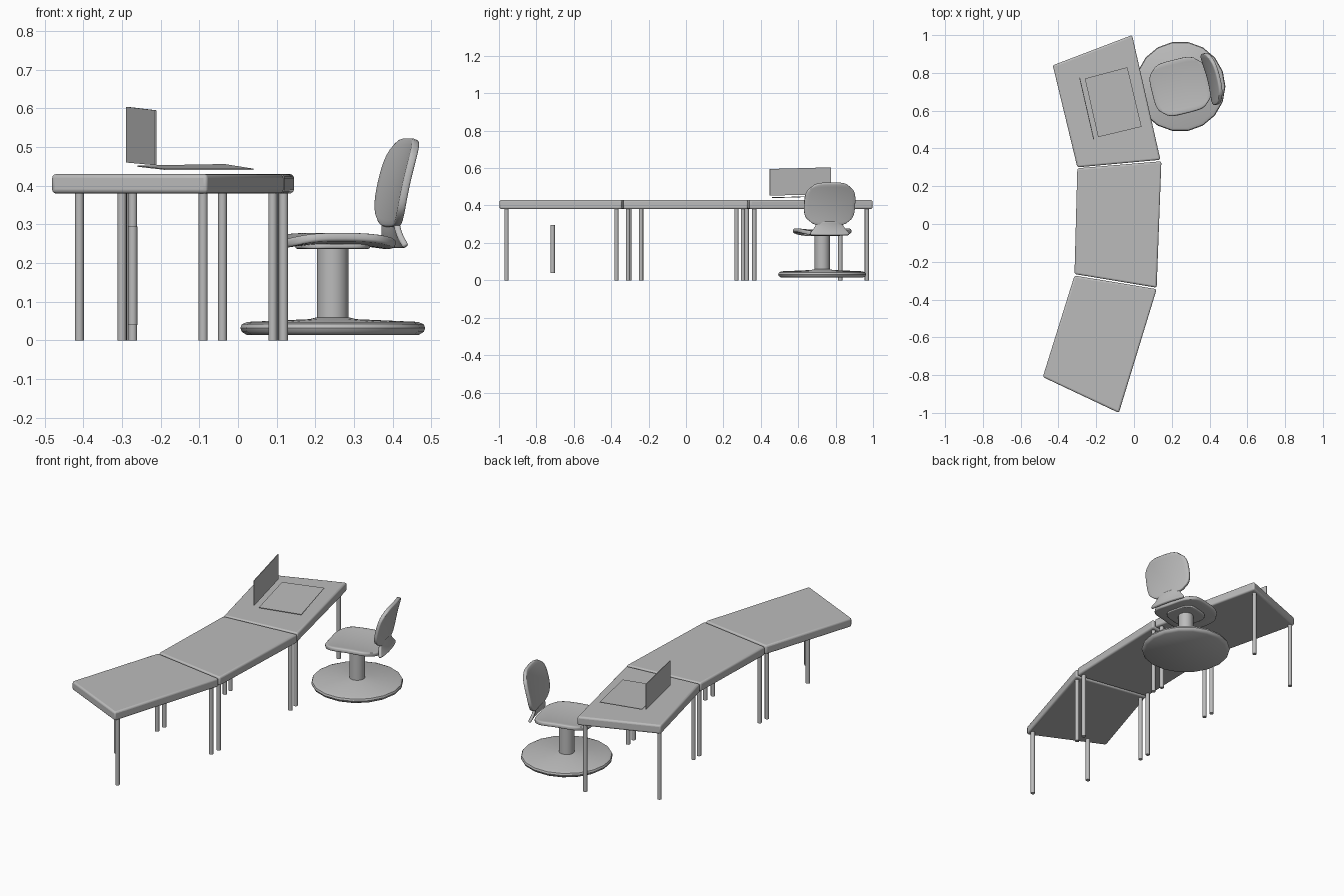
import bpy, bmesh, math
from mathutils import Vector

cube = bpy.data.objects.get("Cube")
if cube:
    bpy.data.objects.remove(cube, do_unlink=True)

gray = bpy.data.materials.new("plain gray")
gray.use_nodes = True
gray.diffuse_color = (0.5, 0.5, 0.5, 1)
gray.node_tree.nodes["Principled BSDF"].inputs["Base Color"].default_value = (0.5, 0.5, 0.5, 1)


def finish(name, bm, smooth=True):
    bmesh.ops.recalc_face_normals(bm, faces=bm.faces)
    mesh = bpy.data.meshes.new(name)
    bm.to_mesh(mesh)
    bm.free()
    mesh.materials.append(gray)
    obj = bpy.data.objects.new(name, mesh)
    bpy.context.collection.objects.link(obj)
    if smooth:
        bpy.ops.object.select_all(action="DESELECT")
        obj.select_set(True)
        bpy.context.view_layer.objects.active = obj
        bpy.ops.object.shade_smooth_by_angle(angle=math.radians(40))
    return obj


def slab(name, corners, push, bevel=0):
    """Four-cornered plate thickened along push."""
    bm = bmesh.new()
    low = [bm.verts.new(c) for c in corners]
    high = [bm.verts.new(Vector(c) + Vector(push)) for c in corners]
    bm.faces.new(low)
    bm.faces.new(high)
    for i in range(4):
        j = (i + 1) % 4
        bm.faces.new((low[i], low[j], high[j], high[i]))
    obj = finish(name, bm, bevel > 0)
    if bevel:
        mod = obj.modifiers.new("rounded edge", "BEVEL")
        mod.width, mod.segments = bevel, 3
    return obj


def lathe(name, profile, x, y, sides):
    """Closed profile of (radius, height) turned about a vertical axis."""
    bm = bmesh.new()
    rings = []
    for r, z in profile:
        rings.append([bm.verts.new((x + r * math.cos(k * math.tau / sides),
                                    y + r * math.sin(k * math.tau / sides), z))
                      for k in range(sides)])
    for a, b in zip(rings, rings[1:]):
        for k in range(sides):
            n = (k + 1) % sides
            bm.faces.new((a[k], a[n], b[n], b[k]))
    bm.faces.new(rings[0])
    bm.faces.new(rings[-1])
    return finish(name, bm)


# Chair frame: u points to the backrest, v across the seat
CHAIR = Vector((0.245, 0.728, 0))
TURN = math.radians(14)
U = Vector((math.cos(TURN), math.sin(TURN), 0))
V = Vector((-math.sin(TURN), math.cos(TURN), 0))


def shell(name, shape, thickness, roundness=0.2, n=12):
    """Curved padded panel; shape maps (a, b) in -1..1 to (u, v, z)."""
    bm = bmesh.new()
    grid = []
    for i in range(n + 1):
        row = []
        for j in range(n + 1):
            a, b = 2 * i / n - 1, 2 * j / n - 1
            ra = a * (1 - roundness * b ** 4 * abs(a))
            rb = b * (1 - roundness * a ** 4 * abs(b))
            u, v, z = shape(ra, rb)
            row.append(bm.verts.new(CHAIR + U * u + V * v + Vector((0, 0, z))))
        grid.append(row)
    for i in range(n):
        for j in range(n):
            bm.faces.new((grid[i][j], grid[i + 1][j], grid[i + 1][j + 1], grid[i][j + 1]))
    obj = finish(name, bm)
    solid = obj.modifiers.new("padding", "SOLIDIFY")
    solid.thickness, solid.offset = thickness, 0
    rim = obj.modifiers.new("soft rim", "BEVEL")
    rim.width, rim.segments = thickness * 0.3, 2
    return obj


# Three desk tops forming an arc
TOPS = {
    "back": [(-0.43, 0.84), (-0.01, 1.0), (0.14, 0.34), (-0.30, 0.30)],
    "middle": [(-0.30, 0.295), (0.145, 0.332), (0.12, -0.337), (-0.315, -0.265)],
    "front": [(-0.315, -0.273), (0.12, -0.345), (-0.08, -1.0), (-0.483, -0.81)],
}
for place, outline in TOPS.items():
    slab(place + "_desk_top", [(x, y, 0.38) for x, y in outline], (0, 0, 0.05), 0.01)

# Desk legs
LEGS = {
    "back": [(-0.41, 0.825), (-0.04, 0.967), (0.11, 0.365), (-0.275, 0.325)],
    "middle": [(-0.272, 0.27), (0.118, 0.305), (0.095, -0.31), (-0.298, -0.24)],
    "front": [(-0.30, -0.303), (0.09, -0.372), (-0.09, -0.96)],
}
for place, spots in LEGS.items():
    for k, (x, y) in enumerate(spots):
        lathe(f"{place}_desk_leg_{k + 1}", [(0.0115, 0), (0.0115, 0.385)], x, y, 12)

# Short detached post under the front desk
lathe("short_post", [(0.012, 0.04), (0.012, 0.295)], -0.272, -0.713, 12)

# Laptop
slab("laptop_base", [(-0.26, 0.77, 0.449), (-0.035, 0.83, 0.453),
                     (0.04, 0.515, 0.441), (-0.19, 0.46, 0.441)], (0, 0, 0.003))
slab("laptop_screen", [(-0.29, 0.775, 0.46), (-0.215, 0.447, 0.453),
                       (-0.215, 0.447, 0.595), (-0.29, 0.775, 0.604)], (0.004, 0.001, 0))

# Chair foot and column
lathe("chair_base", [(0.222, 0.014), (0.235, 0.022), (0.239, 0.032), (0.235, 0.042),
                     (0.22, 0.048), (0.06, 0.055), (0.04, 0.06)], CHAIR.x, CHAIR.y, 18)
lathe("chair_column", [(0.041, 0.045), (0.041, 0.255)], CHAIR.x, CHAIR.y, 16)


# Chair seat: raised sides, drooping front and sloping rear
def seat_shape(a, b):
    z = 0.258 + 0.010 * b * b - 0.012 * max(0, a) ** 2 - 0.012 * max(0, -a) ** 3
    return 0.152 * a, 0.145 * b, z


# Flared neck joining the seat to the backrest
def neck_shape(a, b):
    t = (a + 1) / 2
    return (0.178 - 0.035 * t + 0.02 * t * t - 0.01 * b * b,
            (0.12 - 0.05 * math.sin(t * math.pi / 2)) * b, 0.24 + 0.075 * t)


# Backrest: leaning back towards the top, sides wrapped forward
def back_shape(a, b):
    t = (a + 1) / 2
    return (0.157 + 0.015 * t + 0.037 * t * t - 0.012 * b * b,
            (0.13 + 0.01 * math.sin(t * math.pi)) * b, 0.293 + 0.228 * t)


shell("chair_seat", seat_shape, 0.022)
shell("chair_neck", neck_shape, 0.016, 0.08)
shell("chair_back", back_shape, 0.02)
shell("seat_plate", lambda a, b: (0.09 * a, 0.09 * b, 0.243), 0.012)
